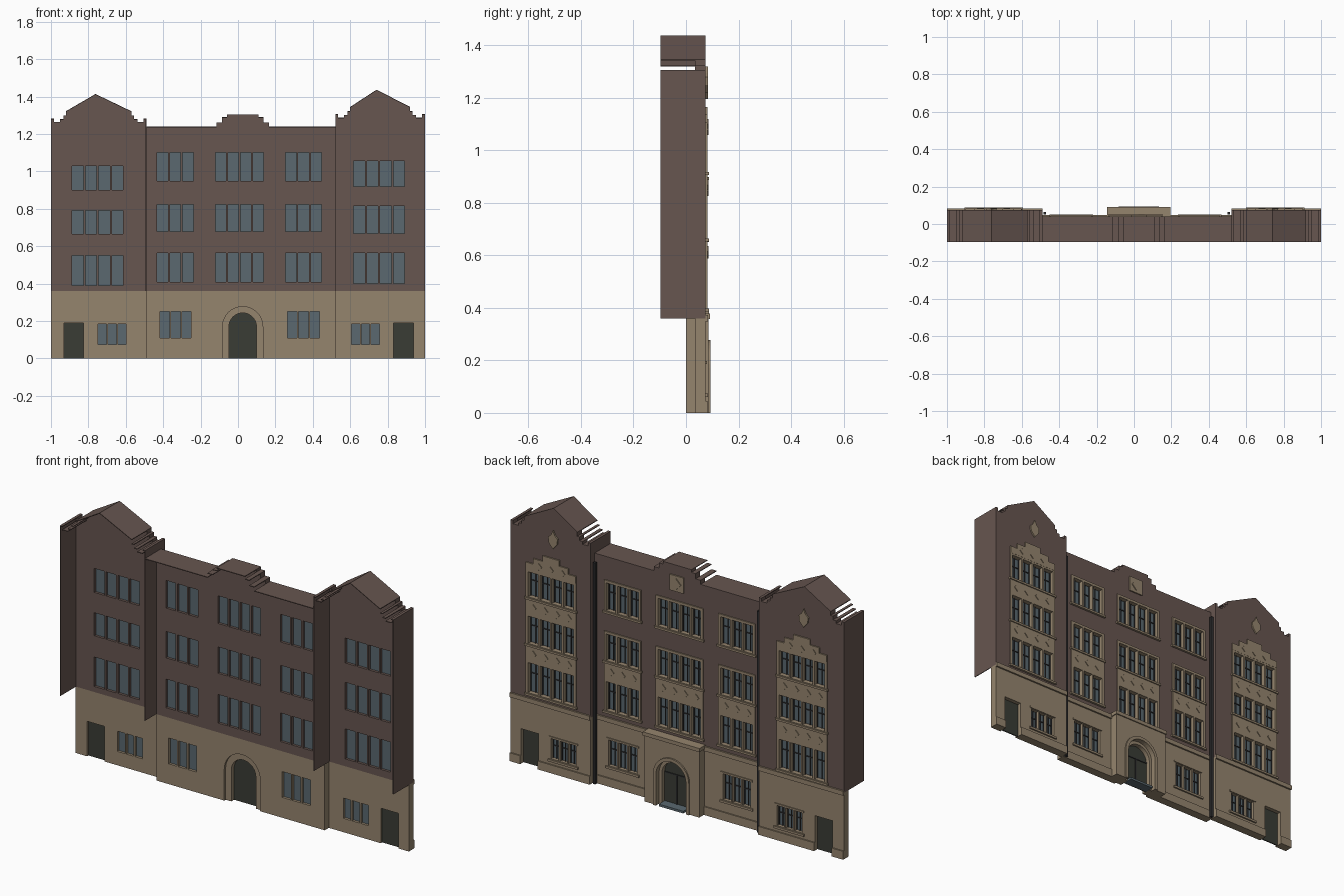
import bpy, bmesh
from math import sin, cos, pi

if "Cube" in bpy.data.objects:
    bpy.data.objects.remove(bpy.data.objects["Cube"])


def material(name, rgb):
    m = bpy.data.materials.new(name)
    m.use_nodes = True
    m.diffuse_color = (*rgb, 1)
    m.node_tree.nodes["Principled BSDF"].inputs["Base Color"].default_value = (*rgb, 1)
    return m


BRICK = material("brown brick", (0.135, 0.092, 0.080))
STONE = material("tan stone", (0.300, 0.232, 0.155))
GLASS = material("window glass", (0.103, 0.140, 0.160))
DOOR = material("dark door", (0.042, 0.045, 0.035))
METAL = material("dark metal", (0.028, 0.028, 0.030))


def prism(bm, profile, y0, y1):
    """Extrude an x/z outline from y0 to y1."""
    face = bm.faces.new([bm.verts.new((x, y0, z)) for x, z in profile])
    new = bmesh.ops.extrude_face_region(bm, geom=[face])["geom"]
    bmesh.ops.translate(bm, vec=(0, y1 - y0, 0),
                        verts=[v for v in new if isinstance(v, bmesh.types.BMVert)])


def rect(x0, x1, z0, z1):
    return [(x0, z0), (x1, z0), (x1, z1), (x0, z1)]


def diamond(x, z, r):
    return [(x - r, z), (x, z - r), (x + r, z), (x, z + r)]


def arch(x, r, spring, bottom, n=20):
    curve = [(x + r * cos(pi * i / n), spring + r * sin(pi * i / n)) for i in range(n + 1)]
    return [(x - r, bottom), (x + r, bottom)] + curve


def build(name, solids, mat):
    bm = bmesh.new()
    for s in solids:
        prism(bm, *s)
    bmesh.ops.recalc_face_normals(bm, faces=bm.faces)
    mesh = bpy.data.meshes.new(name)
    bm.to_mesh(mesh)
    bm.free()
    mesh.materials.append(mat)
    ob = bpy.data.objects.new(name, mesh)
    bpy.context.collection.objects.link(ob)
    return ob


def cut(ob, solids):
    """Subtract the solids from the object and keep the plain result."""
    cutter = build("cutter", solids, ob.data.materials[0])
    cutter.hide_render = True
    mod = ob.modifiers.new("openings", "BOOLEAN")
    mod.operation, mod.solver, mod.object = "DIFFERENCE", "EXACT", cutter
    bpy.context.view_layer.update()
    deps = bpy.context.evaluated_depsgraph_get()
    result = bpy.data.meshes.new_from_object(ob.evaluated_get(deps))
    ob.modifiers.clear()
    ob.data = result
    bpy.data.objects.remove(cutter)


def panes(x0, x1, z0, z1, n, gap=0.01):
    w = (x1 - x0 + gap) / n
    return [rect(x0 + i * w, x0 + (i + 1) * w - gap, z0, z1) for i in range(n)]


glass, bars, trim, ornaments, doors, roof = [], [], [], [], [], []
THICK, REAR, BASE = 0.04, -0.097, 0.36


def glaze(holes, yb):
    """Glass and dark sash bars for each opening."""
    for (x0, z0), (x1, _), (_, z1), _ in holes:
        glass.append((rect(x0 - .003, x1 + .003, z0 - .003, z1 + .003), yb + .014, yb + .02))
        y = (yb + .0195, yb + .025)
        xm, zm = (x0 + x1) / 2, z0 + (z1 - z0) * .62
        bars.append((rect(xm - .002, xm + .002, z0, z1), *y))
        bars.append((rect(x0, x1, zm - .0025, zm + .0025), *y))
        for x in (x0, x1 - .004):
            bars.append((rect(x, x + .004, z0, z1), *y))


def upper_wall(name, outline, yb, bays):
    """Brick wall with stone window bays; a bay is (x0, x1, panes, rows)."""
    yf = yb + THICK
    holes, pockets, inserts = [], [], []
    for x0, x1, n, rows in bays:
        for z0, z1 in rows:
            holes += panes(x0, x1, z0, z1, n)
            trim.append((rect(x0 - .02, x1 + .02, z0 - .014, z0 - .003), yf - .002, yf + .012))
        inserts.append(rect(x0 - .014, x1 + .014, rows[0][0] - .012, rows[-1][1] + .014))
        for (_, low), (high, _) in zip(rows, rows[1:]):
            for p in panes(x0, x1, low, high, n):
                ornaments.append((diamond((p[0][0] + p[1][0]) / 2, (low + high) / 2, .02),
                                  yf, yf + .010))
    wall = build(name + "_brick_wall", [(outline, yb, yf)], BRICK)
    cut(wall, [(p, yb + .022, yf + .03) for p in inserts])
    stone = build(name + "_window_bays", [(p, yb + .022, yf + .006) for p in inserts], STONE)
    through = [(p, yb - .02, yf + .04) for p in holes]
    cut(wall, through)
    cut(stone, through)
    glaze(holes, yb)


def roof_strips(line, yb):
    """Thin plates running back from every tread and slope of an outline."""
    for (xa, za), (xb, zb) in zip(line, line[1:]):
        if abs(xa - xb) > .001:
            roof.append(([(xa, za), (xb, zb), (xb, zb - .004), (xa, za - .004)], REAR, yb + .002))


def ground_wall(name, x0, x1, yb, windows, door_cuts):
    yf = yb + THICK
    wall = build(name + "_stone_base", [(rect(x0, x1, 0, BASE), yb, yf)], STONE)
    holes = []
    for a, b, z0, z1, n in windows:
        holes += panes(a, b, z0, z1, n, .008)
        trim.append((rect(a - .015, b + .015, z0 - .014, z0 - .002), yf - .002, yf + .008))
        trim.append((rect(a - .012, b + .012, z1 + .002, z1 + .012), yf - .002, yf + .005))
    cut(wall, [(p, yb - .02, yf + .02) for p in holes] + door_cuts)
    glaze(holes, yb)
    trim.append((rect(x0, x1, BASE - .012, BASE + .012), yf - .002, yf + .009))


def plinth(x0, x1, yf):
    trim.append((rect(x0, x1, 0, .045), yf - .002, yf + .007))


# Gabled wings
WING_Y = 0.035
WING_F = WING_Y + THICK
STEPS = [(0, 1.283), (.015, 1.283), (.015, 1.265), (.047, 1.265), (.047, 1.28),
         (.066, 1.28), (.066, 1.30), (.08, 1.30), (.08, 1.322)]
wings = [
    ("right_wing", -1, -.49, -.762, 0, (-.887, -.614),
     [(.39, .55), (.665, .79), (.90, 1.03)], (-.748, -.598), (-.93, -.825)),
    ("left_wing", .52, 1, .741, .023, (.618, .891),
     [(.40, .563), (.667, .815), (.92, 1.055)], (.607, .757), (.832, .937)),
]
for name, x0, x1, peak, dz, bay, rows, low_win, door in wings:
    line = [(x0 + x, z + dz) for x, z in STEPS] + [(peak, 1.414 + dz)]
    line += [(x1 - x, z + dz) for x, z in reversed(STEPS)]
    upper_wall(name, [(x1, BASE), (x0, BASE)] + line, WING_Y, [(*bay, 4, rows)])
    roof_strips(line, WING_Y)
    # Side walls running back
    for x in (x0, x1 - .004):
        roof.append((rect(x, x + .004, BASE, 1.283 + dz), REAR, WING_Y + .002))
    # Stepped stone crown over the bay and gable shield
    mid, top = sum(bay) / 2, rows[-1][1] + .01
    for half, rise in ((.15, .04), (.105, .07), (.05, .10)):
        trim.append((rect(mid - half, mid + half, top, top + rise), WING_F - .002, WING_F + .007))
    for off in (-.07, 0, .07):
        ornaments.append((diamond(mid + off, top + .035, .018), WING_F, WING_F + .011))
    s = 1.225 + dz
    ornaments.append(([(peak, s - .03), (peak + .025, s), (peak + .028, s + .03), (peak + .012, s + .045),
                       (peak, s + .07), (peak - .012, s + .045), (peak - .028, s + .03),
                       (peak - .025, s)], WING_F - .002, WING_F + .008))
    # Ground floor with side door
    ground_wall(name, x0, x1, WING_Y, [(*low_win, .075, .185, 3)],
                [(rect(*door, -.02, .19), 0, .1)])
    doors.append((rect(door[0] - .002, door[1] + .002, 0, .192), WING_Y + .012, WING_Y + .018))
    plinth(x0, door[0], WING_F)
    plinth(door[1], x1, WING_F)

# Central block
MID = .025
right_side = [(.52, 1.24), (MID + .14, 1.24), (MID + .14, 1.262), (MID + .11, 1.262),
              (MID + .11, 1.29), (MID + .085, 1.29), (MID + .085, 1.305)]
left_side = [(2 * MID - x, z) for x, z in reversed(right_side)]
left_side[-1] = (-.49, 1.24)
parapet = right_side + left_side
low_rows, high_row = [(.41, .565), (.68, .823)], [(.95, 1.10)]
spans = [(-.432, -.239, 3), (-.12, .136, 4), (.254, .447, 3)]
upper_wall("centre", [(-.49, BASE), (.52, BASE)] + parapet, 0,
           [(*s, r) for s in spans for r in (low_rows, high_row)])
roof_strips(parapet, 0)
trim.append((rect(MID - .042, MID + .042, 1.165, 1.25), .038, .047))
ornaments.append((diamond(MID, 1.207, .03), .04, .052))

# Ground floor and arched entrance
SPRING = .17
opening = arch(MID, .0735, SPRING, -.02)
ground_wall("centre", -.49, .52, 0,
            [(-.416, -.25, .11, .25, 3), (.265, .436, .11, .25, 3)], [(opening, -.02, .1)])
base = bpy.data.objects["centre_stone_base"]
cut(base, [(arch(MID, .1075, SPRING, -.02), -.02, .012)])
portal = build("entrance_portal", [(rect(-.14, .19, 0, .37), .038, .086)], STONE)
cut(portal, [(opening, 0, .12)])
cut(portal, [(arch(MID, .09, SPRING, -.02), .066, .12)])
ring = build("entrance_arch_moulding", [(arch(MID, .1075, SPRING, 0), .084, .094)], STONE)
cut(ring, [(arch(MID, .09, SPRING, -.02), .05, .12)])
trim.append((rect(-.145, .195, .358, .378), .038, .092))
doors.append((arch(MID, .0755, SPRING, 0), .036, .042))
bars.append((rect(MID - .002, MID + .002, 0, .17), .041, .046))
bars.append((rect(MID - .073, MID + .073, .167, .173), .041, .046))
plinth(-.49, -.14, THICK)
plinth(.19, .52, THICK)
build("door_step", [(rect(MID - .073, MID + .073, 0, .012), .042, .092)], GLASS)

# Collected details
build("roof_and_side_panels", roof, BRICK)
build("stone_trim", trim, STONE)
build("carved_ornaments", ornaments, STONE)
build("window_panes", glass, GLASS)
build("sash_bars", bars, METAL)
build("doors", doors, DOOR)
build("downspouts", [(rect(x - .007, x + .007, .0, 1.2), .05, .064) for x in (-.477, .507)], METAL)
